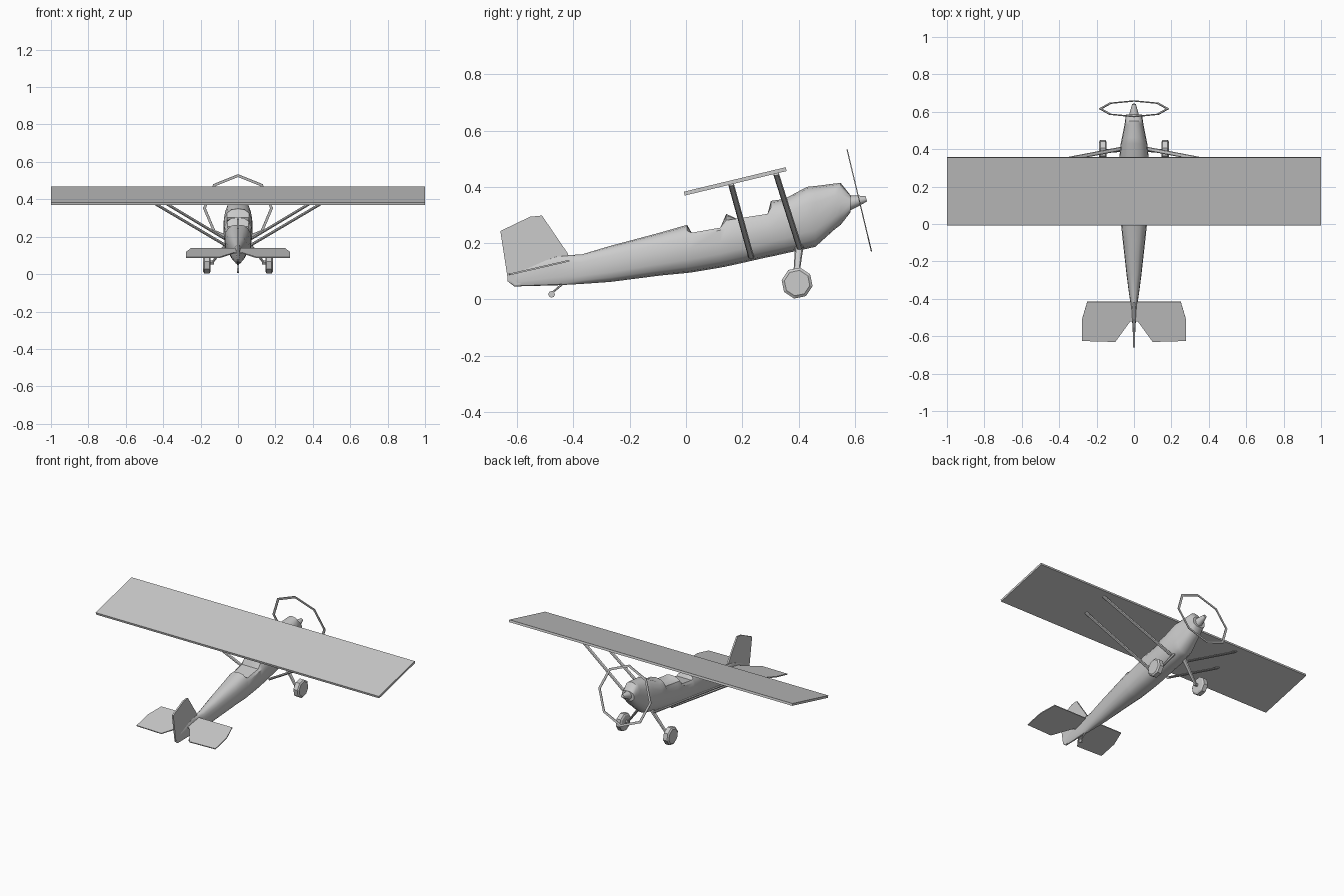
import bpy, bmesh, math
from mathutils import Vector

if "Cube" in bpy.data.objects:
    bpy.data.objects.remove(bpy.data.objects["Cube"])

PITCH = 0.235  # nose-up attitude
AX = Vector((0, math.cos(PITCH), math.sin(PITCH)))   # along the airframe
UP = Vector((0, -math.sin(PITCH), math.cos(PITCH)))  # normal to the wing
X = Vector((1, 0, 0))


def loft(name, rings, closed=False, smooth=False):
    """Skin a list of equal rings; cap the ends unless closed."""
    bm = bmesh.new()
    vs = [[bm.verts.new(p) for p in r] for r in rings]
    n = len(vs[0])
    for i in range(len(vs) if closed else len(vs) - 1):
        a, b = vs[i], vs[(i + 1) % len(vs)]
        for j in range(n):
            k = (j + 1) % n
            bm.faces.new((a[j], a[k], b[k], b[j]))
    if not closed:
        bm.faces.new(vs[0])
        bm.faces.new(vs[-1])
    bmesh.ops.recalc_face_normals(bm, faces=bm.faces)
    me = bpy.data.meshes.new(name)
    bm.to_mesh(me)
    bm.free()
    ob = bpy.data.objects.new(name, me)
    bpy.context.collection.objects.link(ob)
    if smooth:
        bpy.ops.object.select_all(action='DESELECT')
        ob.select_set(True)
        bpy.context.view_layer.objects.active = ob
        bpy.ops.object.shade_smooth_by_angle(angle=math.radians(35))
    return ob


def plate(name, pts, off):
    """Extrude a flat outline by +-off."""
    return loft(name, [[Vector(p) + off * s for p in pts] for s in (-1, 1)])


def disc(c, u, v, r, n, a0=0.0):
    return [Vector(c) + r * (math.cos(a0 + math.tau * i / n) * u + math.sin(a0 + math.tau * i / n) * v)
            for i in range(n)]


def rod(name, a, b, ra, rb, n=8, flat=1.0):
    """Tapered rod between two points; flat squashes it across the airframe axis."""
    a, b = Vector(a), Vector(b)
    d = (b - a).normalized()
    ref = Vector((0, 1, 0)) if abs(d.y) < 0.8 else Vector((1, 0, 0))
    u = (ref - d * ref.dot(d)).normalized()
    v = d.cross(u) * flat
    return loft(name, [disc(a, u, v, ra, n), disc(b, u, v, rb, n)], smooth=n > 6)


# fuselage stations: y, half width, bottom, top, cockpit cut height
stations = [
    (-.635, .003, .065, .085, 1), (-.61, .005, .046, .10, 1), (-.46, .013, .05, .155, 1),
    (-.37, .027, .055, .16, 1), (-.27, .04, .062, .19, 1), (-.09, .06, .085, .238, 1),
    (.004, .07, .094, .265, 1), (.02, .07, .096, .27, .237), (.122, .075, .113, .295, .255),
    (.143, .076, .117, .304, 1), (.18, .077, .125, .315, .287), (.29, .078, .15, .335, .304),
    (.302, .078, .152, .35, 1), (.35, .079, .163, .357, 1), (.43, .071, .18, .40, 1),
    (.46, .065, .187, .403, 1), (.53, .051, .25, .412, 1), (.55, .048, .265, .414, 1),
    (.585, .043, .31, .37, 1)]
rings = []
for y, w, zb, zt, cut in stations:
    ring = []
    for i in range(16):
        a = math.tau * i / 16
        c, s = math.cos(a), math.sin(a)
        px = math.copysign(abs(c) ** .8, c) * w
        pz = (zb + zt) / 2 + math.copysign(abs(s) ** .8, s) * (zt - zb) / 2
        ring.append((px, y, min(pz, cut)))
    rings.append(ring)
loft("fuselage", rings, smooth=True)

# spinner
hub = Vector((0, .575, .342))
loft("spinner", [disc(hub + AX * d, X, UP, r, 12)
                 for d, r in ((0, .028), (.04, .018), (.068, .010))], smooth=True)

# propeller ring: thin octagonal hoop
c = Vector((0, .616, .352))
loft("propeller_ring", [disc(c + AX * d, X, UP, r, 8)
                        for d, r in ((-.002, .187), (.002, .187), (.002, .172), (-.002, .172))], closed=True)

# wing
plate("wing", [(-1, -.006, .376), (1, -.006, .376), (1, .356, .463), (-1, .356, .463)], UP * .007)

# tailplane
half = [(.02, -.52), (.10, -.63), (.278, -.625), (.278, -.51), (.25, -.415)]
outline = half + [(-x, y) for x, y in reversed(half)]
plate("tailplane", [(x, y, .087 + (y + .635) * .23) for x, y in outline], UP * .003)

# fin and rudder
plate("fin", [(0, y, z) for y, z in
              ((-.66, .243), (-.554, .294), (-.512, .298), (-.42, .163), (-.42, .10),
               (-.607, .05), (-.635, .08))], X * .005)

# tail wheel and its spring
loft("tail_wheel", [disc((x, -.478, .018), Vector((0, 1, 0)), Vector((0, 0, 1)), .012, 8)
                    for x in (-.006, .006)])
rod("tail_spring", (0, -.478, .022), (0, -.44, .054), .003, .004, 6)

for side, s in (("left", -1), ("right", 1)):
    # wing struts
    rod(side + "_rear_strut", (s * .06, .232, .15), (s * .50, .16, .41), .0105, .0105, 8, .7)
    rod(side + "_front_strut", (s * .06, .404, .183), (s * .50, .32, .447), .0105, .0105, 8, .7)
    # landing gear leg and axle
    rod(side + "_gear_leg", (s * .135, .39, .065), (s * .04, .403, .19), .010, .015, 8, .6)
    rod(side + "_axle", (s * .128, .392, .062), (s * .155, .392, .062), .010, .010, 8)
    # chamfered octagonal wheel
    loft(side + "_wheel", [disc((s * x, .395, .058), Vector((0, 1, 0)), Vector((0, 0, 1)), r, 8, -.19)
                           for x, r in ((.147, .046), (.153, .056), (.180, .056), (.187, .046))])
